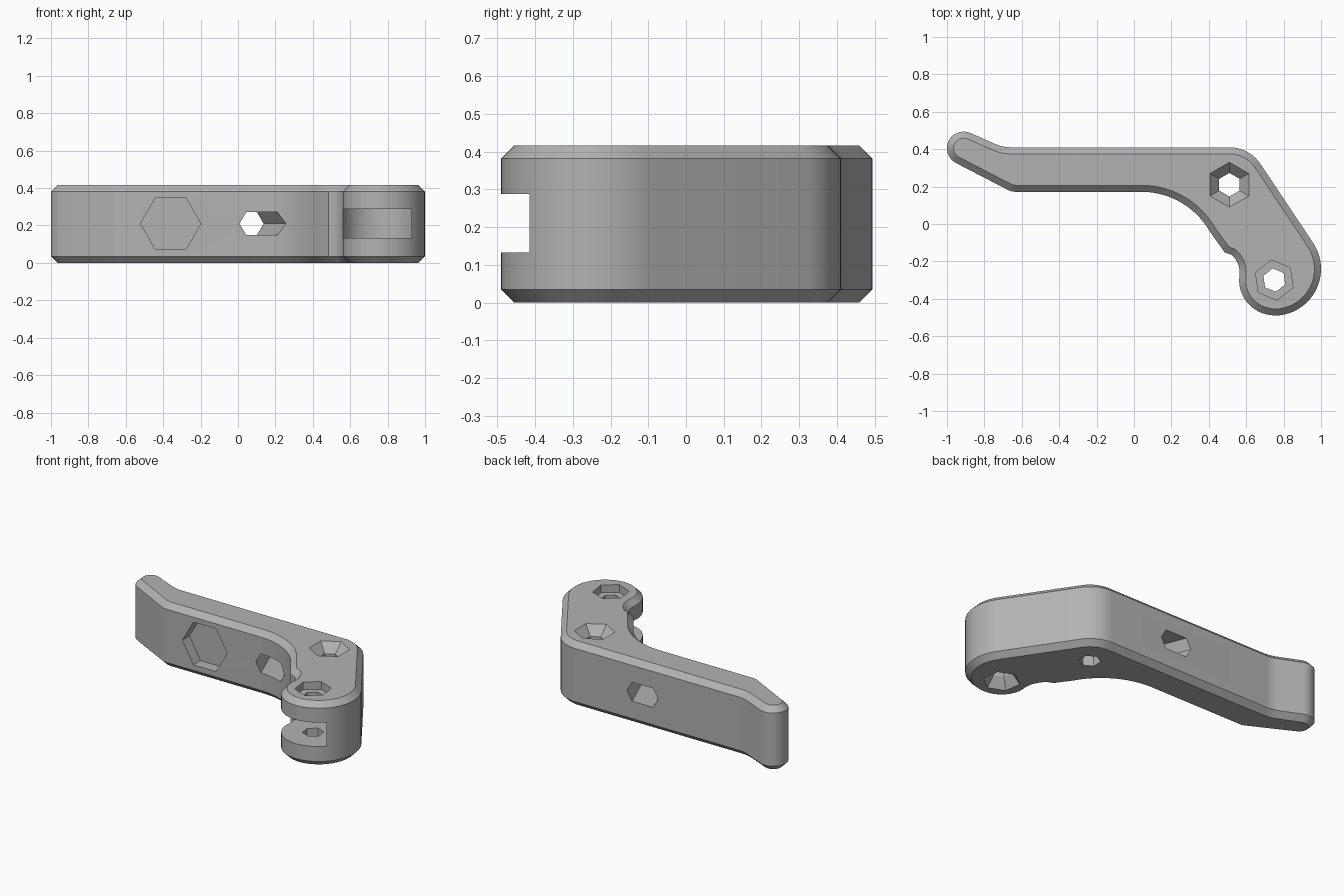
import bpy, bmesh
from math import cos, sin, radians

if "Cube" in bpy.data.objects:
    bpy.data.objects.remove(bpy.data.objects["Cube"])

HEIGHT, CHAMFER = 0.416, 0.035

grey = bpy.data.materials.new("plain_grey")
grey.use_nodes = True
colour = (0.45, 0.45, 0.45, 1)
grey.diffuse_color = colour
grey.node_tree.nodes["Principled BSDF"].inputs["Base Color"].default_value = colour


def arc(cx, cy, r, start, end, steps=12):
    angles = [radians(start + (end - start) * i / steps) for i in range(steps + 1)]
    return [(cx + r * cos(a), cy + r * sin(a)) for a in angles]


def loft(name, rings):
    """Closed solid skinned through rings of equal point count."""
    bm = bmesh.new()
    loops = [[bm.verts.new(p) for p in ring] for ring in rings]
    for a, b in zip(loops, loops[1:]):
        for i in range(len(a)):
            j = (i + 1) % len(a)
            bm.faces.new((a[i], a[j], b[j], b[i]))
    bm.faces.new(loops[0][::-1])
    bm.faces.new(loops[-1])
    bmesh.ops.recalc_face_normals(bm, faces=bm.faces)
    mesh = bpy.data.meshes.new(name)
    bm.to_mesh(mesh)
    bm.free()
    mesh.materials.append(grey)
    obj = bpy.data.objects.new(name, mesh)
    bpy.context.collection.objects.link(obj)
    return obj


def upright(name, x, y, sections, sides=6, turn=90):
    """Vertical solid from (z, radius) sections."""
    rings = [[(px, py, z) for px, py in arc(x, y, r, turn, turn + 360, sides)[:-1]]
             for z, r in sections]
    return loft(name, rings)


# Lever outline, counter-clockwise from the handle tip
outline = (
    arc(-0.911, 0.405, 0.089, 69, 240, 16)
    + arc(-0.63, 0.272, 0.1, 240, 270, 5)
    + arc(0.04, -0.248, 0.42, 90, 30, 18)
    + [(0.485, -0.152)]
    + arc(0.44, -0.26, 0.125, 50, -3, 8)
    + arc(0.75, -0.3, 0.188, 180, 265, 12)
    + arc(0.75, -0.24, 0.25, 270, 394, 20)
    + arc(0.51, 0.21, 0.2, 34, 90, 10)
    + arc(-0.66, 0.61, 0.2, 270, 249, 5)
)
lever = loft("lever_arm", [[(x, y, z) for x, y in outline] for z in (0, HEIGHT)])

# Chamfer the top and bottom rims
bm = bmesh.new()
bm.from_mesh(lever.data)
rims = [e for e in bm.edges if abs(e.verts[0].co.z - e.verts[1].co.z) < 0.001]
bmesh.ops.bevel(bm, geom=rims, offset=CHAMFER, offset_type='OFFSET',
                segments=1, affect='EDGES', clamp_overlap=False)
bm.to_mesh(lever.data)
bm.free()

cutters = []
# Round slot in the knuckle
cutters.append(upright("knuckle_slot", 0.7555, -0.3, [(0.132, 0.2075), (0.288, 0.2075)], 64))
# Countersunk screw hole in the elbow
cutters.append(upright("elbow_hole", 0.51, 0.21,
                       [(-0.1, 0.063), (HEIGHT - 0.06, 0.063), (HEIGHT, 0.12), (0.5, 0.12)]))
# Pivot hole with nut recess above and countersink below
cutters.append(upright("pivot_hole", 0.75, -0.3, [(-0.1, 0.063), (0.5, 0.063)], turn=98))
cutters.append(upright("nut_recess", 0.75, -0.3, [(HEIGHT - 0.05, 0.108), (0.5, 0.108)], turn=98))
cutters.append(upright("pivot_countersink", 0.75, -0.3,
                       [(-0.1, 0.11), (0, 0.11), (0.07, 0.06)], turn=98))
# Hexagonal pocket on the front of the handle
cutters.append(loft("front_pocket", [[(x, y, z) for x, z in arc(-0.36, 0.21, 0.161, 0, 360, 6)[:-1]]
                                     for y in (0.1, 0.245)]))


# Slanted through hole with a stretched hexagon section
def slot_ring(y):
    cx = 0.133 - 0.4 * (y - 0.14)
    shape = [(0.112, 0), (0.076, 0.062), (-0.076, 0.062),
             (-0.112, 0), (-0.076, -0.062), (0.076, -0.062)]
    return [(cx + x, y, 0.21 + z) for x, z in shape]


cutters.append(loft("cross_hole", [slot_ring(0.0), slot_ring(0.5)]))

# Cut the holes, then shade
bpy.ops.object.select_all(action='DESELECT')
bpy.context.view_layer.objects.active = lever
lever.select_set(True)
for cutter in cutters:
    cutter.hide_render = True
    mod = lever.modifiers.new(cutter.name, 'BOOLEAN')
    mod.operation, mod.solver, mod.object = 'DIFFERENCE', 'EXACT', cutter
    bpy.ops.object.modifier_apply(modifier=mod.name)
    bpy.data.objects.remove(cutter)
bpy.ops.object.shade_smooth_by_angle(angle=radians(25))
